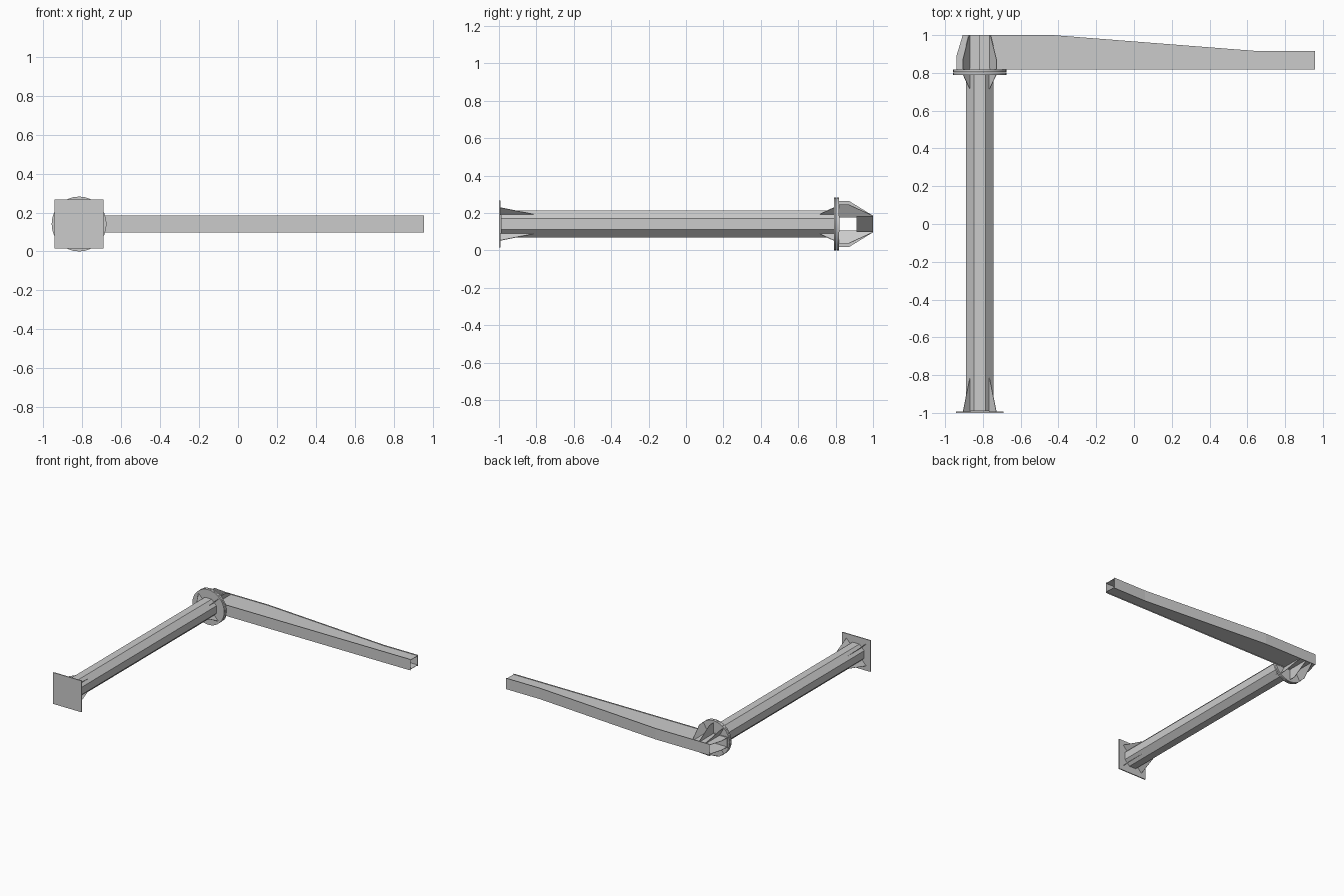
import bpy, bmesh, math
from mathutils import Vector

if "Cube" in bpy.data.objects:
    bpy.data.objects.remove(bpy.data.objects["Cube"])

CX, CZ = -0.817, 0.141      # axis of the column (runs along y)
T = 0.003                   # sheet thickness


def finish(name, bm):
    bmesh.ops.recalc_face_normals(bm, faces=bm.faces)
    me = bpy.data.meshes.new(name)
    bm.to_mesh(me)
    bm.free()
    ob = bpy.data.objects.new(name, me)
    bpy.context.collection.objects.link(ob)
    return ob


def sheet(name, pts, thick=T):
    """Flat polygon thickened equally to both sides of its plane."""
    pts = [Vector(p) for p in pts]
    n = (pts[1] - pts[0]).cross(pts[2] - pts[0]).normalized() * thick / 2
    bm = bmesh.new()
    lo = [bm.verts.new(p - n) for p in pts]
    hi = [bm.verts.new(p + n) for p in pts]
    bm.faces.new(lo)
    bm.faces.new(hi)
    for i in range(len(pts)):
        j = (i + 1) % len(pts)
        bm.faces.new((lo[i], lo[j], hi[j], hi[i]))
    return finish(name, bm)


def prism(name, sides, radius, y0, y1, turn=0.0):
    """Regular prism around the column axis."""
    bm = bmesh.new()
    rings = []
    for y in (y0, y1):
        rings.append([bm.verts.new((CX + radius * math.cos(turn + math.tau * i / sides), y,
                                    CZ + radius * math.sin(turn + math.tau * i / sides)))
                      for i in range(sides)])
    for r in rings:
        bm.faces.new(r)
    for i in range(sides):
        j = (i + 1) % sides
        bm.faces.new((rings[0][i], rings[0][j], rings[1][j], rings[1][i]))
    return finish(name, bm)


# Octagonal column, square base plate, two round flanges
prism("column", 8, 0.0725 / math.cos(math.pi / 8), -0.99, 0.80, math.pi / 8)
prism("base_plate", 4, 0.126 * math.sqrt(2), -1.0, -0.992, math.pi / 4)
flanges = [prism("column_flange", 32, 0.141, 0.79, 0.803),
           prism("arm_flange", 32, 0.141, 0.805, 0.819)]
for f in flanges:
    bpy.context.view_layer.objects.active = f
    f.select_set(True)
    bpy.ops.object.shade_smooth_by_angle(angle=math.radians(30))
    f.select_set(False)

# Diagonal gussets at both ends of the column
for sx in (-1, 1):
    for sz in (-1, 1):
        def at(d, y):
            return (CX + sx * d, y, CZ + sz * d)
        sheet("base_gusset", [at(0.05, -0.992), at(0.088, -0.992), at(0.053, -0.815), at(0.05, -0.815)])
        sheet("head_gusset", [at(0.05, 0.79), at(0.088, 0.79), at(0.053, 0.715), at(0.05, 0.715)])

# Box arm: side webs set slightly inside the flange strips, open at both ends
profile = [(-0.94, 0.82), (0.957, 0.82), (0.957, 0.915), (0.66, 0.915),
           (-0.43, 0.999), (-0.907, 0.999), (-0.94, 0.89)]
WEB, EDGE = 0.037, 0.044
for s in (-1, 1):
    sheet("arm_web", [(x, y, CZ + s * WEB) for x, y in profile])
strips = [((-0.94, 0.8205), (0.957, 0.8205)), ((0.957, 0.9135), (0.66, 0.9135)),
          ((0.66, 0.9135), (-0.43, 0.9985)), ((-0.43, 0.9985), (-0.907, 0.9985))]
for (xa, ya), (xb, yb) in strips:
    sheet("arm_strip", [(xa, ya, CZ - EDGE), (xb, yb, CZ - EDGE),
                        (xb, yb, CZ + EDGE), (xa, ya, CZ + EDGE)])

# Fanned gussets between the arm webs and the round flange
for s in (-1, 1):
    for xi, xo, zo in ((-0.053, -0.09, 0.104), (0, 0, 0.124), (0.053, 0.09, 0.104)):
        zi = WEB
        k = (EDGE + 0.001 - zi) / (zo - zi)
        xt, zt = xi + (xo - xi) * k, EDGE + 0.001
        sheet("arm_gusset", [(CX + xi, 0.819, CZ + s * zi), (CX + xo, 0.819, CZ + s * zo),
                             (CX + xo, 0.87, CZ + s * zo), (CX + xt, 0.999, CZ + s * zt),
                             (CX + xi, 0.999, CZ + s * zi)])
